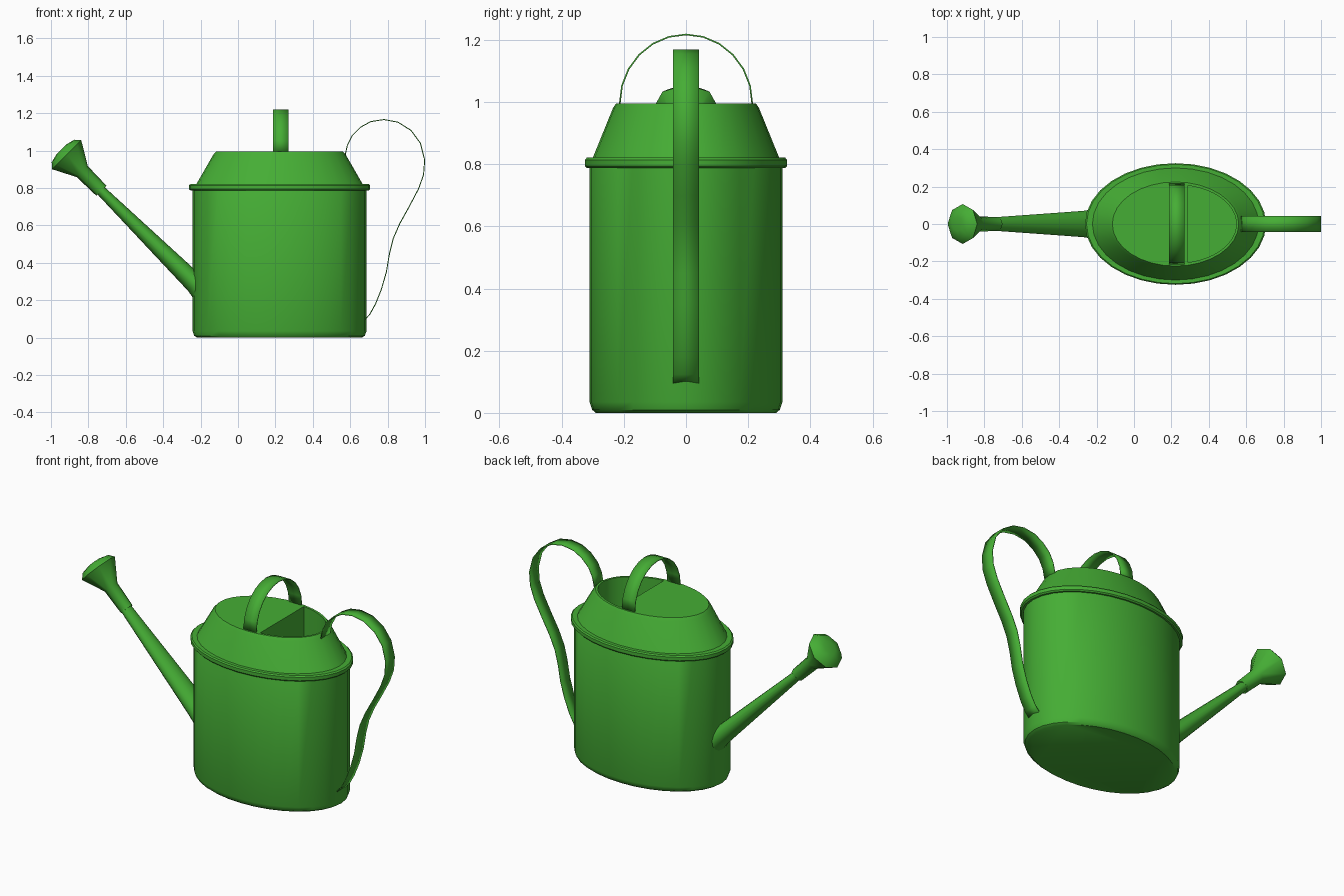
import bpy, bmesh
from math import sin, cos, pi, radians
from mathutils import Vector

if "Cube" in bpy.data.objects:
    bpy.data.objects.remove(bpy.data.objects["Cube"])

green = bpy.data.materials.new("green_enamel")
green.diffuse_color = (0.06, 0.42, 0.035, 1)
green.use_nodes = True
green.node_tree.nodes["Principled BSDF"].inputs["Base Color"].default_value = green.diffuse_color
X, Y = Vector((1, 0, 0)), Vector((0, 1, 0))
CX = 0.222  # centre of the oval body


def ring(center, u, v, n, a0=0.0, a1=2 * pi, end=False):
    c = Vector(center)
    return [c + u * cos(a0 + (a1 - a0) * i / n) + v * sin(a0 + (a1 - a0) * i / n)
            for i in range(n + (1 if end else 0))]


def loft(name, rings, caps=True, loop=False, wrap=True, angle=35):
    """Skin a list of equal-length rings into one object."""
    bm = bmesh.new()
    vs = [[bm.verts.new(p) for p in r] for r in rings]
    n = len(vs[0])
    pairs = list(zip(vs, vs[1:])) + ([(vs[-1], vs[0])] if loop else [])
    for a, b in pairs:
        for i in range(n if wrap else n - 1):
            j = (i + 1) % n
            bm.faces.new((a[i], a[j], b[j], b[i]))
    if caps:
        bm.faces.new(vs[0][::-1])
        bm.faces.new(vs[-1])
    bmesh.ops.recalc_face_normals(bm, faces=bm.faces[:])
    me = bpy.data.meshes.new(name)
    bm.to_mesh(me)
    bm.free()
    ob = bpy.data.objects.new(name, me)
    bpy.context.collection.objects.link(ob)
    me.materials.append(green)
    smooth(ob, angle)
    return ob


def smooth(ob, angle):
    bpy.ops.object.select_all(action='DESELECT')
    ob.select_set(True)
    bpy.context.view_layer.objects.active = ob
    bpy.ops.object.shade_smooth_by_angle(angle=radians(angle))


def oval(profile, n=32):
    return [ring((CX, 0, z), X * a, Y * b, n) for a, b, z in profile]


def strap(name, path, across):
    """Thin flat band swept along a path."""
    ob = loft(name, [[p - across, p + across] for p in path], caps=False, wrap=False, angle=60)
    mod = ob.modifiers.new("thickness", 'SOLIDIFY')
    mod.thickness = 0.005
    mod.offset = 0
    return ob


# oval body with sloping shoulder
body = loft("body", oval([(0.44, 0.29, 0), (0.456, 0.302, 0.01), (0.465, 0.31, 0.035),
                          (0.465, 0.31, 0.80), (0.445, 0.30, 0.82),
                          (0.353, 0.235, 0.98), (0.338, 0.225, 0.995)]))

# filling opening: half-oval well cut behind the flat lid
half = [ring((CX, 0, z), X * 0.325, Y * 0.21, 24, -1.365, 1.365, True) for z in (0.45, 1.1)]
cutter = loft("opening_cutter", half)
cutter.hide_render = True
mod = body.modifiers.new("opening", 'BOOLEAN')
mod.operation = 'DIFFERENCE'
mod.solver = 'EXACT'
mod.object = cutter
bpy.context.view_layer.objects.active = body
bpy.ops.object.modifier_apply(modifier="opening")
bpy.data.objects.remove(cutter)
smooth(body, 35)

# raised bead round the shoulder
loft("rim_band", oval([(0.455, 0.30, 0.787), (0.476, 0.319, 0.787), (0.484, 0.325, 0.794),
                       (0.484, 0.325, 0.814), (0.476, 0.319, 0.821), (0.44, 0.295, 0.821)]),
     caps=False, loop=True)

# arched carrying handle on the lid
strap("top_handle", ring((0.228, 0, 0.995), Y * 0.213, Vector((0, 0, 0.222)), 12, 0, pi, True), X * 0.042)

# curved rear handle
pts = [(0.573, 0.975), (0.585, 1.03), (0.61, 1.08), (0.655, 1.125), (0.71, 1.155), (0.78, 1.166),
       (0.855, 1.152), (0.925, 1.108), (0.975, 1.04), (0.998, 0.95), (0.992, 0.87), (0.965, 0.795),
       (0.915, 0.70), (0.865, 0.61), (0.83, 0.53), (0.81, 0.45), (0.793, 0.35), (0.767, 0.26),
       (0.735, 0.18), (0.705, 0.125), (0.668, 0.085)]
strap("rear_handle", [Vector((x, 0, z)) for x, z in pts], Y * 0.042)


def tube(name, stations, n, sy=1.0, angle=35):
    """Tube leaning up and to the left; stations are (x, z, radius)."""
    side = Vector((0.707, 0, 0.707))
    return loft(name, [ring((x, 0, z), side * r, Y * r * sy, n) for x, z, r in stations], angle=angle)


# tapered spout, flared where it meets the body
tube("spout", [(-0.17, 0.23, 0.07), (-0.225, 0.29, 0.058), (-0.27, 0.329, 0.052),
               (-0.74, 0.793, 0.027)], 16, 1.35)

# sprinkler rose with sleeve and domed face
tube("rose", [(-0.73, 0.785, 0.038), (-0.833, 0.888, 0.042), (-0.916, 0.978, 0.110),
              (-0.936, 0.998, 0.085), (-0.944, 1.006, 0.04)], 8, 0.97, 50)
